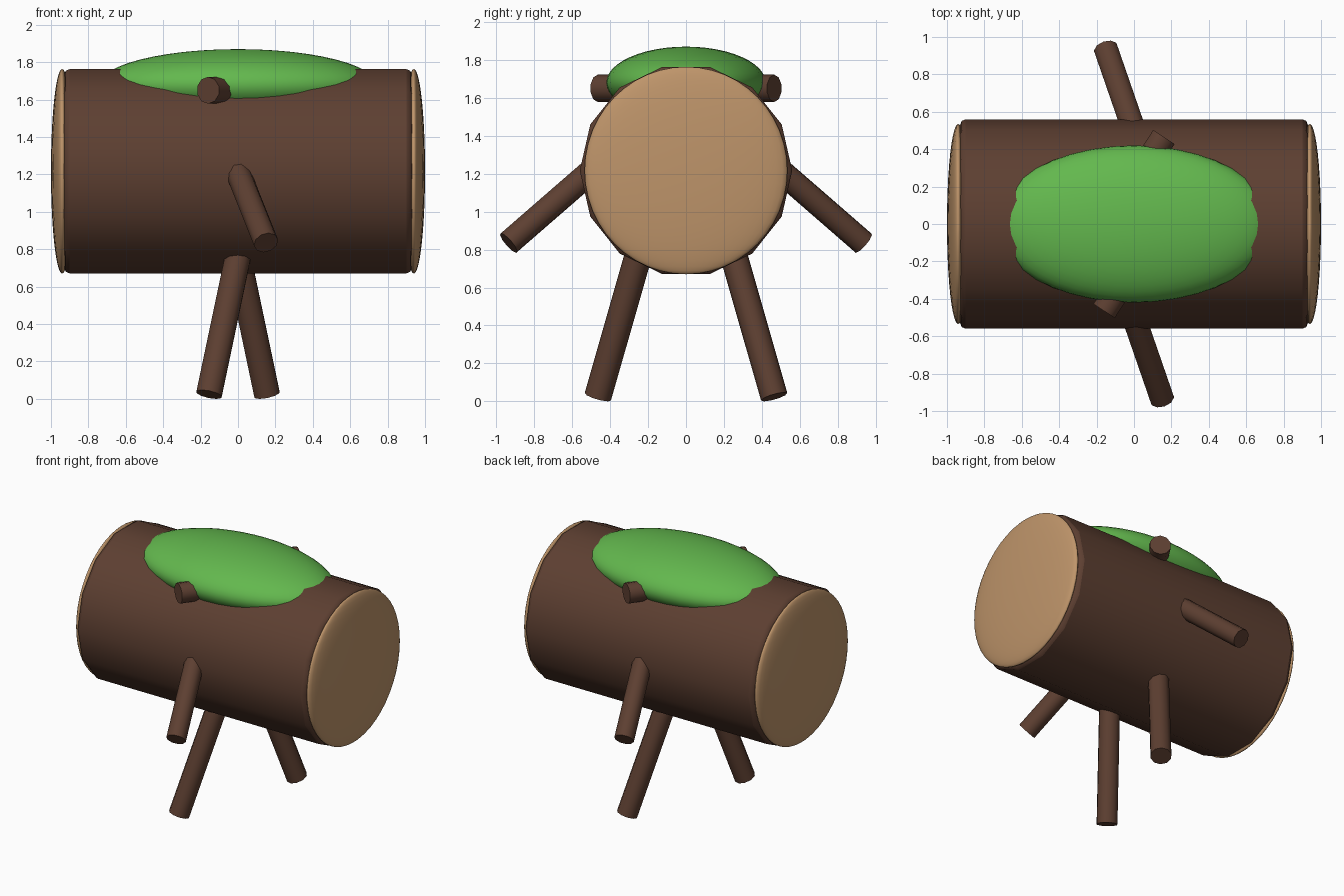
import bpy
import math
from mathutils import Vector

cube = bpy.data.objects.get("Cube")
if cube:
    bpy.data.objects.remove(cube, do_unlink=True)


def make_material(name, color):
    mat = bpy.data.materials.new(name)
    mat.use_nodes = True
    mat.diffuse_color = (*color, 1)
    mat.node_tree.nodes["Principled BSDF"].inputs["Base Color"].default_value = (*color, 1)
    return mat


bark = make_material("brown bark", (0.11, 0.05, 0.031))
wood = make_material("cut wood", (0.52, 0.30, 0.145))
moss_green = make_material("moss green", (0.125, 0.48, 0.076))

LOG_Z = 1.217


def finish(name, mat, angle=40):
    obj = bpy.context.object
    obj.name = name
    obj.data.materials.append(mat)
    bpy.ops.object.shade_smooth_by_angle(angle=math.radians(angle))
    return obj


def ellipsoid(name, center, radii, mat):
    bpy.ops.mesh.primitive_uv_sphere_add(segments=40, ring_count=24, location=center)
    bpy.context.object.scale = radii
    bpy.ops.object.transform_apply(location=False, rotation=False, scale=True)
    return finish(name, mat, 80)


def branch(name, start, tip, radius):
    start, tip = Vector(start), Vector(tip)
    axis = tip - start
    bpy.ops.mesh.primitive_cylinder_add(vertices=10, radius=radius, depth=axis.length,
                                        location=(start + tip) / 2)
    obj = bpy.context.object
    obj.rotation_mode = 'QUATERNION'
    obj.rotation_quaternion = axis.to_track_quat('Z', 'Y')
    return finish(name, bark)


# Log body with softened rims
bpy.ops.mesh.primitive_cylinder_add(vertices=14, radius=0.56, depth=1.86,
                                    location=(0, 0, LOG_Z), rotation=(0, math.pi / 2, 0))
log = bpy.context.object
bevel = log.modifiers.new("rim bevel", 'BEVEL')
bevel.width = 0.03
bevel.segments = 2
bevel.limit_method = 'ANGLE'
bevel.angle_limit = math.radians(50)
finish("log", bark)

# Domed cut ends
for side, x in (("left", 0.94), ("right", -0.94)):
    ellipsoid(side + "_cut_end", (x, 0, LOG_Z), (0.06, 0.535, 0.547), wood)

# Moss cap
ellipsoid("moss", (0, 0, 1.68), (0.74, 0.42, 0.19), moss_green)

# Legs, side branches and stubs, repeated by a half turn about z
limbs = {
    "leg": ((0.04, -0.2, 0.95), (-0.155, -0.465, 0.024), 0.072),
    "side_branch": ((-0.035, -0.4, 1.3), (0.15, -0.935, 0.835), 0.067),
    "stub": ((0, -0.22, 1.65), (-0.16, -0.465, 1.65), 0.072),
}
for name, (start, tip, radius) in limbs.items():
    for place, s in (("front", 1), ("back", -1)):
        branch(f"{place}_{name}", (s * start[0], s * start[1], start[2]),
               (s * tip[0], s * tip[1], tip[2]), radius)
